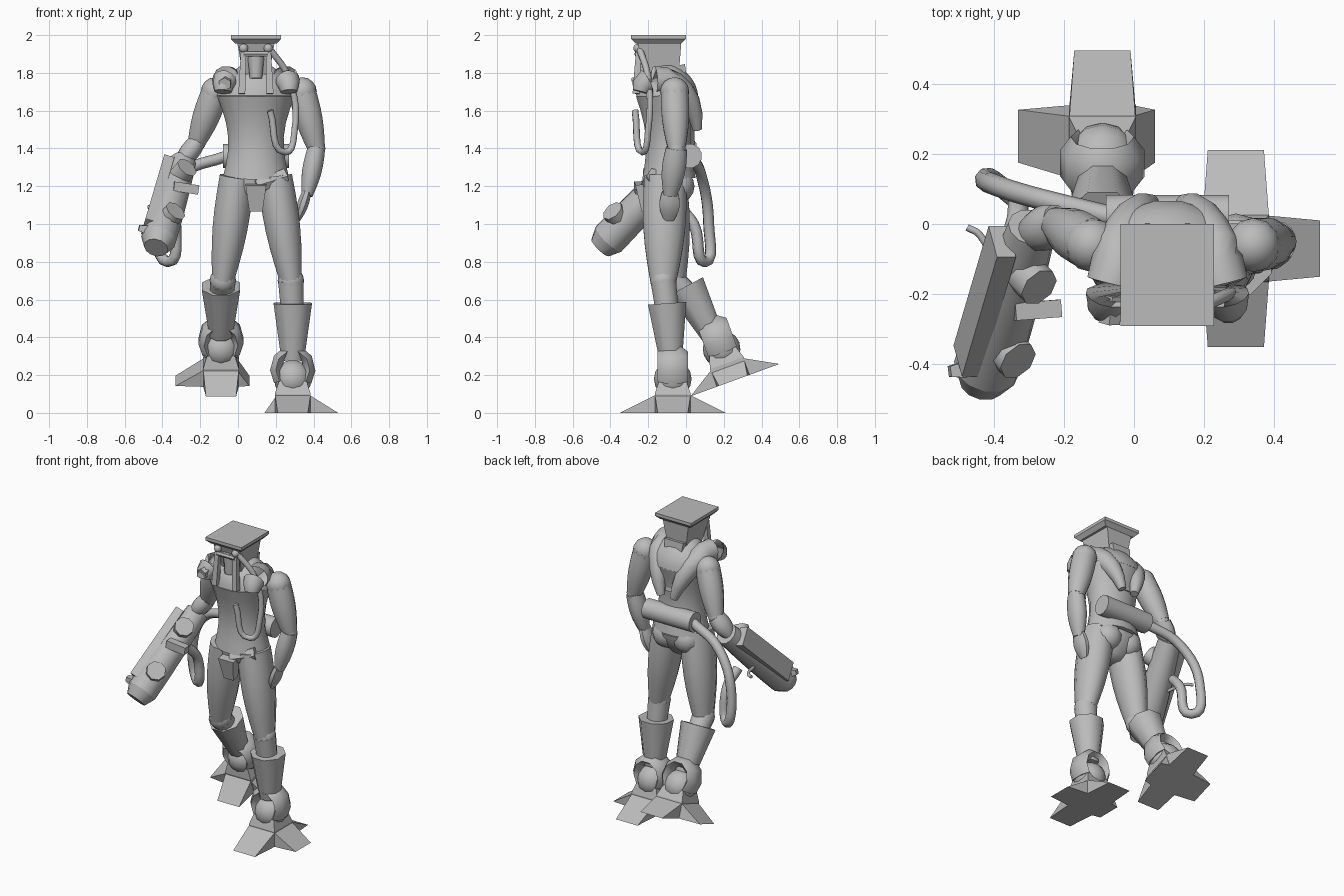
import bpy, bmesh
from math import sin, cos, pi, tau, radians, sqrt
from mathutils import Vector, Matrix

cube = bpy.data.objects.get("Cube")
if cube:
    bpy.data.objects.remove(cube, do_unlink=True)

shade = (0.5, 0.5, 0.5, 1)
grey = bpy.data.materials.new("plain_grey")
grey.use_nodes = True
grey.diffuse_color = shade
grey.node_tree.nodes["Principled BSDF"].inputs["Base Color"].default_value = shade


def finish(name, bm, smooth=True, matrix=None):
    bmesh.ops.recalc_face_normals(bm, faces=bm.faces)
    if matrix:
        bm.transform(matrix)
        if matrix.determinant() < 0:
            bmesh.ops.reverse_faces(bm, faces=bm.faces)
    mesh = bpy.data.meshes.new(name)
    bm.to_mesh(mesh)
    bm.free()
    mesh.materials.append(grey)
    ob = bpy.data.objects.new(name, mesh)
    bpy.context.collection.objects.link(ob)
    if smooth:
        bpy.ops.object.select_all(action='DESELECT')
        ob.select_set(True)
        bpy.context.view_layer.objects.active = ob
        bpy.ops.object.shade_smooth_by_angle(angle=radians(50))


def loft(name, centres, radii, depth=1, sides=12, matrix=None):
    """Skin rings set square to a path; depth widens them front to back, four sides make a box."""
    bm = bmesh.new()
    pts = [Vector(c) for c in centres]
    grow = sqrt(2) if sides == 4 else 1
    last = len(pts) - 1
    loops = []
    for i, (centre, radius) in enumerate(zip(pts, radii)):
        t = (pts[min(i + 1, last)] - pts[max(i - 1, 0)]).normalized()
        ref = Vector((0, 0, 1)) if abs(t.y) > 0.9 else Vector((0, 1, 0))
        v = (ref - t * ref.dot(t)).normalized()
        u = v.cross(t)
        angles = [(pi + tau * k) / sides for k in range(sides)]
        loops.append([bm.verts.new(centre + grow * radius * (u * cos(a) + v * depth * sin(a)))
                      for a in angles])
    for low, high in zip(loops, loops[1:]):
        for k in range(sides):
            bm.faces.new((low[k - 1], low[k], high[k], high[k - 1]))
    bm.faces.new(loops[0])
    bm.faces.new(loops[-1])
    finish(name, bm, sides != 4, matrix)


def taper(name, start, end, r_start, r_end, bulge=0, depth=1, sides=12, matrix=None):
    """Straight form between two points, swelling by bulge in the middle."""
    steps = 6 if bulge else 1
    ts = [i / steps for i in range(steps + 1)]
    loft(name, [Vector(start).lerp(Vector(end), t) for t in ts],
         [r_start + (r_end - r_start) * t + bulge * sin(pi * t) for t in ts], depth, sides, matrix)


def ball(name, centre, radius, matrix=None):
    bm = bmesh.new()
    bmesh.ops.create_uvsphere(bm, u_segments=12, v_segments=8, radius=radius,
                              matrix=Matrix.Translation(centre))
    finish(name, bm, True, matrix)


def hose(name, points, radius):
    curve = bpy.data.curves.new(name, 'CURVE')
    curve.dimensions = '3D'
    curve.bevel_depth, curve.bevel_resolution, curve.resolution_u = radius, 2, 6
    curve.use_fill_caps = True
    spline = curve.splines.new('BEZIER')
    spline.bezier_points.add(len(points) - 1)
    for knot, point in zip(spline.bezier_points, points):
        knot.co = point
        knot.handle_left_type = knot.handle_right_type = 'AUTO'
    curve.materials.append(grey)
    bpy.context.collection.objects.link(bpy.data.objects.new(name, curve))


def toe(name, angle, length, matrix):
    """Wedge sloping from the foot block down to a flat edge."""
    bm = bmesh.new()
    root, tip, width = 0.08, 0.08, 0.095
    inner = [bm.verts.new((root, y, z)) for z in (0, 0.1) for y in (-width, width)]
    outer = [bm.verts.new((length, y, 0)) for y in (-tip, tip)]
    bmesh.ops.convex_hull(bm, input=inner + outer)
    finish(name, bm, False, matrix @ Matrix.Rotation(radians(angle), 4, 'Z'))


def foot(side, matrix, front, back):
    taper(side + "_foot_block", (0, 0, 0), (0, 0, 0.1), 0.095, 0.095, sides=4, matrix=matrix)
    taper(side + "_instep", (0, 0, 0.1), (0, 0, 0.24), 0.095, 0.05, sides=4, matrix=matrix)
    for label, angle, length in (("outer", 0, 0.24), ("back", 90, back),
                                 ("inner", 180, 0.15), ("front", 270, front)):
        toe(f"{side}_{label}_toe", angle, length, matrix)
    ball(side + "_ankle", (0, 0, 0.18), 0.1, matrix)
    sweep = [radians(a) for a in range(-40, 230, 37)]
    loft(side + "_ankle_cuff", [(0.09 * cos(a), 0, 0.23 + 0.1 * sin(a)) for a in sweep],
         [0.035] * len(sweep), depth=2.3, sides=6, matrix=matrix)


def mid(y, z):
    """Point on the centre line of the body."""
    return Vector((0.095, y, z))


def across(s, x, y, z):
    """Point x to one side of the centre line."""
    return mid(y, z) + Vector((s * x, 0, 0))


# Feet: left flat, right with its heel raised
foot("left", Matrix.Translation((0.29, -0.07, 0)), front=0.28, back=0.28)
foot("right", Matrix.Translation((-0.09, 0.25, 0.17)) @ Matrix.Rotation(radians(20), 4, 'X')
     @ Matrix.Diagonal((-1, 1, 1, 1)), front=0.24, back=0.26)

# Legs and boots
for side, s, knee, boot_top, boot_end in (
        ("left", 1, (0.28, -0.12, 0.7), (0.29, -0.1, 0.58), (0.29, -0.08, 0.28)),
        ("right", -1, (-0.08, -0.07, 0.7), (-0.09, 0, 0.67), (-0.09, 0.14, 0.41))):
    taper(side + "_thigh", across(s, 0.1, -0.11, 1.25), knee, 0.095, 0.06, bulge=0.018, depth=1.2)
    ball(side + "_knee", knee, 0.07)
    taper(side + "_calf", knee, Vector(boot_top).lerp(Vector(boot_end), 0.3), 0.07, 0.06)
    taper(side + "_boot", boot_top, boot_end, 0.11, 0.065, sides=8)
    ball(side + "_buttock", across(s, 0.075, -0.045, 1.2), 0.09)

# Torso, hips and neck
taper("pelvis", mid(-0.1, 1.08), mid(-0.09, 1.24), 0.07, 0.18, bulge=0.025, depth=0.75)
taper("abdomen", mid(-0.09, 1.24), mid(-0.1, 1.68), 0.18, 0.21, bulge=-0.045, depth=0.8, sides=16)
taper("upper_chest", mid(-0.1, 1.68), mid(-0.1, 1.84), 0.21, 0.08, bulge=0.03, depth=0.8, sides=16)
taper("loincloth", mid(-0.23, 1.21), mid(-0.21, 1.07), 0.055, 0.035, depth=0.7, sides=4)
taper("belt_pouch", mid(-0.21, 1.2), (0.25, -0.16, 1.25), 0.035, 0.05, sides=6)
taper("neck", mid(-0.09, 1.72), mid(-0.12, 1.9), 0.085, 0.075)

# Shoulder pads arch over the shoulders and meet at the lower back
run = [i / 9 for i in range(10)]
for side, s in (("right", -1), ("left", 1)):
    loft(side + "_shoulder_pad",
         [across(s, 0.175 * cos(1.3 * t), -0.09 - 0.15 * cos(3.1 * t), 1.7 + 0.1 * sin(pi * t) - 0.2 * t * t)
          for t in run],
         [0.045 - 0.02 * t + 0.04 * sin(pi * t) for t in run])
taper("pad_nozzle", (-0.06, -0.2, 1.76), (-0.07, -0.28, 1.74), 0.035, 0.035, sides=6)
taper("back_panel", mid(-0.04, 1.84), mid(0.02, 1.52), 0.07, 0.03, depth=0.5, sides=4)

# Head with flat cap
taper("head", mid(-0.12, 1.8), mid(-0.14, 1.97), 0.07, 0.098, depth=1.2, sides=4)
taper("cap_underside", mid(-0.145, 1.955), mid(-0.145, 1.98), 0.11, 0.133, depth=1.09, sides=4)
taper("cap", mid(-0.145, 1.98), mid(-0.145, 2), 0.133, 0.133, depth=1.09, sides=4)
taper("face", mid(-0.22, 1.77), mid(-0.21, 1.91), 0.035, 0.05, sides=8)
for side, s in (("right", -1), ("left", 1)):
    ball(side + "_eye", across(s, 0.065, -0.255, 1.93), 0.024)
    taper(side + "_face_strip", across(s, 0.065, -0.25, 1.93), across(s, 0.075, -0.265, 1.69),
          0.014, 0.018, sides=4)
taper("brow", across(-1, 0.065, -0.26, 1.9), across(1, 0.065, -0.26, 1.9), 0.015, 0.015, sides=6)
hose("breathing_hose", [(0.16, -0.25, 1.94), (0.27, -0.2, 1.77), (0.3, -0.2, 1.5), (0.25, -0.23, 1.38),
                        (0.17, -0.27, 1.6)], radius=0.018)

# Arms
for side, shoulder, elbow, wrist in (
        ("left", (0.34, -0.06, 1.7), (0.415, -0.05, 1.4), (0.365, -0.085, 1.15)),
        ("right", (-0.12, -0.06, 1.7), (-0.22, 0, 1.43), (-0.31, -0.03, 1.31))):
    ball(side + "_shoulder", shoulder, 0.077)
    taper(side + "_upper_arm", shoulder, elbow, 0.075, 0.048, bulge=0.012)
    ball(side + "_elbow", elbow, 0.048)
    taper(side + "_forearm", elbow, wrist, 0.048, 0.03, bulge=0.014, depth=1.2)
taper("left_hand", (0.365, -0.085, 1.17), (0.315, -0.09, 1.02), 0.025, 0.015, bulge=0.012, depth=1.8, sides=8)

# Arm cannon
rear, muzzle = Vector((-0.29, -0.01, 1.33)), Vector((-0.42, -0.41, 0.92))
aim = (muzzle - rear).normalized()
taper("cannon_barrel", rear, muzzle, 0.07, 0.095, bulge=0.005)
taper("cannon_muzzle", muzzle, muzzle + aim * 0.065, 0.095, 0.065)
taper("cannon_side_plate", (-0.375, -0.05, 1.32), (-0.475, -0.39, 0.98), 0.028, 0.028, depth=2.2, sides=4)
taper("cannon_fin", (-0.45, -0.41, 0.96), (-0.525, -0.42, 0.98), 0.03, 0.015, sides=4)
outward = Vector((0.06, -0.06, 0.07))
for top in (Vector((-0.27, -0.18, 1.3)), Vector((-0.33, -0.39, 1.07))):
    taper("cannon_knob", top - outward, top, 0.06, 0.06, sides=8)
taper("cannon_handle", (-0.34, -0.25, 1.2), (-0.21, -0.24, 1.18), 0.025, 0.025, sides=4)
hose("cannon_lever", [(-0.39, -0.16, 1.08), (-0.44, -0.03, 1.09), (-0.475, -0.01, 1.09)], radius=0.01)

# Waist tank and its hose
taper("waist_tank", (-0.08, 0.02, 1.36), (0.27, 0.02, 1.36), 0.065, 0.065)
hose("tank_hose", [(-0.06, 0.02, 1.36), (-0.3, 0.08, 1.26), (-0.42, 0.12, 1), (-0.37, 0.1, 0.8),
                   (-0.33, 0.04, 1), (-0.35, -0.05, 1.1)], radius=0.03)
